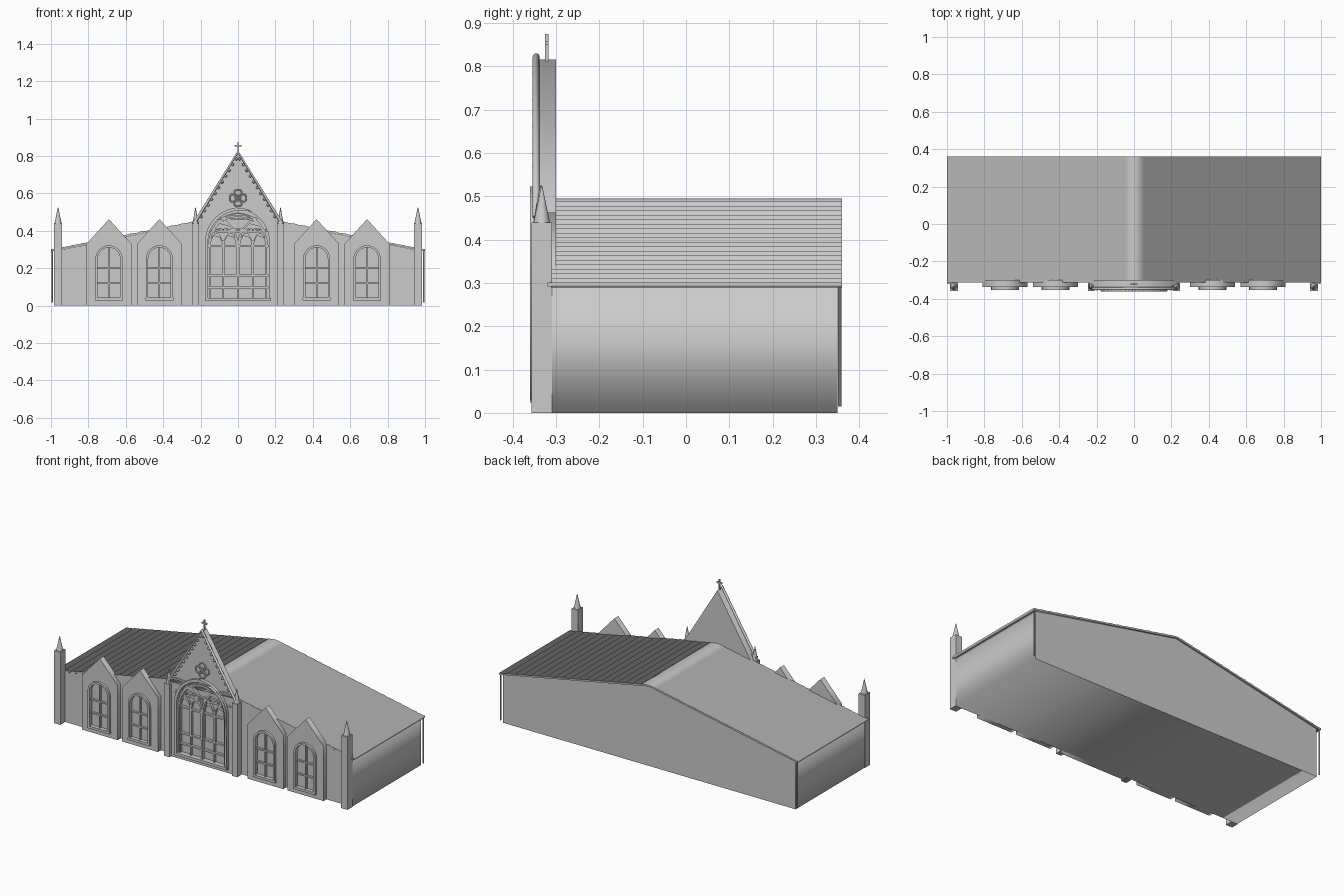
import bpy, math
from mathutils import Vector

if "Cube" in bpy.data.objects:
    bpy.data.objects.remove(bpy.data.objects["Cube"])


def plate(name, loops, y0, y1):
    """Fill x/z outlines (extra loops are holes) and extrude from y0 to y1."""
    cu = bpy.data.curves.new(name, 'CURVE')
    cu.dimensions = '2D'
    cu.fill_mode = 'BOTH'
    cu.extrude = abs(y1 - y0) / 2
    for pts in loops:
        sp = cu.splines.new('POLY')
        sp.points.add(len(pts) - 1)
        for p, (x, z) in zip(sp.points, pts):
            p.co = (x, z, 0, 1)
        sp.use_cyclic_u = True
    ob = bpy.data.objects.new(name, cu)
    bpy.context.collection.objects.link(ob)
    ob.location.y = (y0 + y1) / 2
    ob.rotation_euler.x = math.pi / 2
    bpy.ops.object.select_all(action='DESELECT')
    ob.select_set(True)
    bpy.context.view_layer.objects.active = ob
    bpy.ops.object.convert(target='MESH')
    return bpy.context.object


def box(name, x0, x1, y0, y1, z0, z1):
    bpy.ops.mesh.primitive_cube_add(size=1, location=((x0 + x1) / 2, (y0 + y1) / 2, (z0 + z1) / 2))
    ob = bpy.context.object
    ob.name = name
    ob.scale = (x1 - x0, y1 - y0, z1 - z0)
    return ob


def strip(name, pts, w, y0, y1):
    """Flat moulding of width w that follows an open x/z path."""
    v = [Vector(p) for p in pts]
    left, right = [], []
    for i, p in enumerate(v):
        d = (v[min(i + 1, len(v) - 1)] - v[max(i - 1, 0)]).normalized()
        n = Vector((-d.y, d.x)) * w / 2
        left.append(tuple(p + n))
        right.append(tuple(p - n))
    return plate(name, [left + right[::-1]], y0, y1)


def arch(cx, hw, z0, spring, top, n=10):
    """Arch from two arcs: round when rise equals half width, otherwise pointed."""
    h = top - spring
    r = (hw * hw + h * h) / (2 * hw)
    end = math.atan2(h, hw - r) if h >= hw else math.pi / 2
    if h >= hw:
        half = [(r * math.cos(end * i / n) + hw - r, spring + r * math.sin(end * i / n)) for i in range(n + 1)]
    else:
        half = [(hw * math.cos(end * i / n), spring + h * math.sin(end * i / n)) for i in range(n + 1)]
    right = [(hw, z0)] + half
    return [(cx + x, z) for x, z in right] + [(cx - x, z) for x, z in right[-2::-1]]


def pinnacle(name, x, y, w, top):
    box(name + "_post", x - w / 2, x + w / 2, y - w / 2 - .003, y + w / 2 + .003, 0, .44)
    bpy.ops.mesh.primitive_cone_add(vertices=20, radius1=w * .45, radius2=.001, depth=top - .44,
                                    location=(x, y, (top + .44) / 2))
    bpy.context.object.name = name + "_spire"
    bpy.ops.object.shade_smooth_by_angle()


# Hall body and lapped roof
plate("hall_walls", [[(-.98, 0), (.98, 0), (.98, .292), (0, .487), (-.98, .292)]], -.31, .35)
N = 19
side = []
for i in range(N):
    a, b = 1 - i / N, 1 - (i + 1) / N
    side += [(a, .298 + .197 * (1 - a) + .003), (b, .298 + .197 * (1 - b))]
roof = side + [(-x, z) for x, z in side[-2::-1]]
plate("roof", [roof + [(-1, .29), (0, .486), (1, .29)]], -.312, .36)

# Gutters, downpipes and corner pinnacles
for s in (-1, 1):
    box("gutter", s * .992 - .006, s * .992 + .006, -.32, .36, .292, .301)
    bpy.ops.mesh.primitive_cylinder_add(vertices=10, radius=.004, depth=.28, location=(s * .994, .355, .155))
    bpy.context.object.name = "downpipe"
    pinnacle("corner_pinnacle", s * .962, -.333, .042, .525)
    pinnacle("entrance_pinnacle", s * .227, -.336, .036, .525)

# Side bays, each a small gable with an arched window
for cx in (-.69, -.42, .42, .69):
    outline = [(cx - .12, 0), (cx + .12, 0), (cx + .12, .33), (cx, .462), (cx - .12, .33)]
    plate("bay_wall", [outline], -.328, -.30)
    plate("bay_face", [outline, arch(cx, .066, .035, .25, .316)], -.338, -.328)
    strip("bay_window_frame", arch(cx, .066, .03, .25, .316), .012, -.352, -.328)
    box("bay_sill", cx - .074, cx + .074, -.352, -.328, .028, .042)
    for z in (.12, .2):
        box("bay_window_bar", cx - .066, cx + .066, -.34, -.327, z - .004, z + .004)
    box("bay_mullion", cx - .004, cx + .004, -.34, -.327, .035, .31)

# Entrance gable with pointed window opening
gable = [(-.24, 0), (.24, 0), (.24, .44), (.222, .452), (0, .816), (-.222, .452), (-.24, .44)]
plate("entrance_gable", [gable], -.328, -.30)
plate("entrance_face", [gable, arch(0, .168, .03, .34, .515, 16)], -.34, -.328)
strip("great_window_frame", arch(0, .168, .03, .34, .515, 16), .016, -.36, -.328)
strip("great_window_inner_frame", arch(0, .15, .03, .34, .493, 16), .007, -.345, -.328)
box("great_window_sill", -.176, .176, -.36, -.328, .024, .04)

# Tracery: two large lancets with smaller lancets inside, mullions and rails
for s in (-1, 1):
    strip("large_lancet", arch(s * .079, .075, .31, .325, .458), .011, -.347, -.327)
    for c in (.042, .116):
        strip("small_lancet", arch(s * c, .034, .16, .32, .39), .006, -.342, -.327)
    for x in (.079, .15):
        box("mullion", s * x - .004, s * x + .004, -.343, -.327, .03, .35)
box("centre_mullion", -.006, .006, -.347, -.327, .03, .34)
for z in (.096, .16, .318):
    box("window_rail", -.164, .164, -.343, -.327, z - .005, z + .005)

# Quatrefoil of four rings above the window
for x, z in ((.023, 0), (-.023, 0), (0, .023), (0, -.023)):
    bpy.ops.mesh.primitive_torus_add(major_radius=.022, minor_radius=.004, major_segments=24, minor_segments=8,
                                     location=(x, -.342, .575 + z), rotation=(math.pi / 2, 0, 0))
    bpy.context.object.name = "quatrefoil_ring"
    bpy.ops.object.shade_smooth_by_angle()

# Rounded coping along the gable with small knobs beneath
cu = bpy.data.curves.new("gable_coping", 'CURVE')
cu.dimensions = '3D'
cu.bevel_depth = .008
cu.use_fill_caps = True
sp = cu.splines.new('POLY')
sp.points.add(2)
for p, (x, z) in zip(sp.points, ((-.226, .452), (0, .822), (.226, .452))):
    p.co = (x, -.346, z, 1)
bpy.context.collection.objects.link(bpy.data.objects.new("gable_coping", cu))
for s in (-1, 1):
    for i in range(11):
        t = (i + 1) / 12
        bpy.ops.mesh.primitive_uv_sphere_add(segments=10, ring_count=6, radius=.008,
                                             location=(s * (.226 * t - .01), -.347, .822 - .37 * t - .007))
        bpy.context.object.name = "coping_knob"
        bpy.ops.object.shade_smooth_by_angle()

# Cross on the peak
box("cross_upright", -.004, .004, -.325, -.317, .812, .875)
box("cross_arm", -.018, .018, -.325, -.317, .85, .858)
